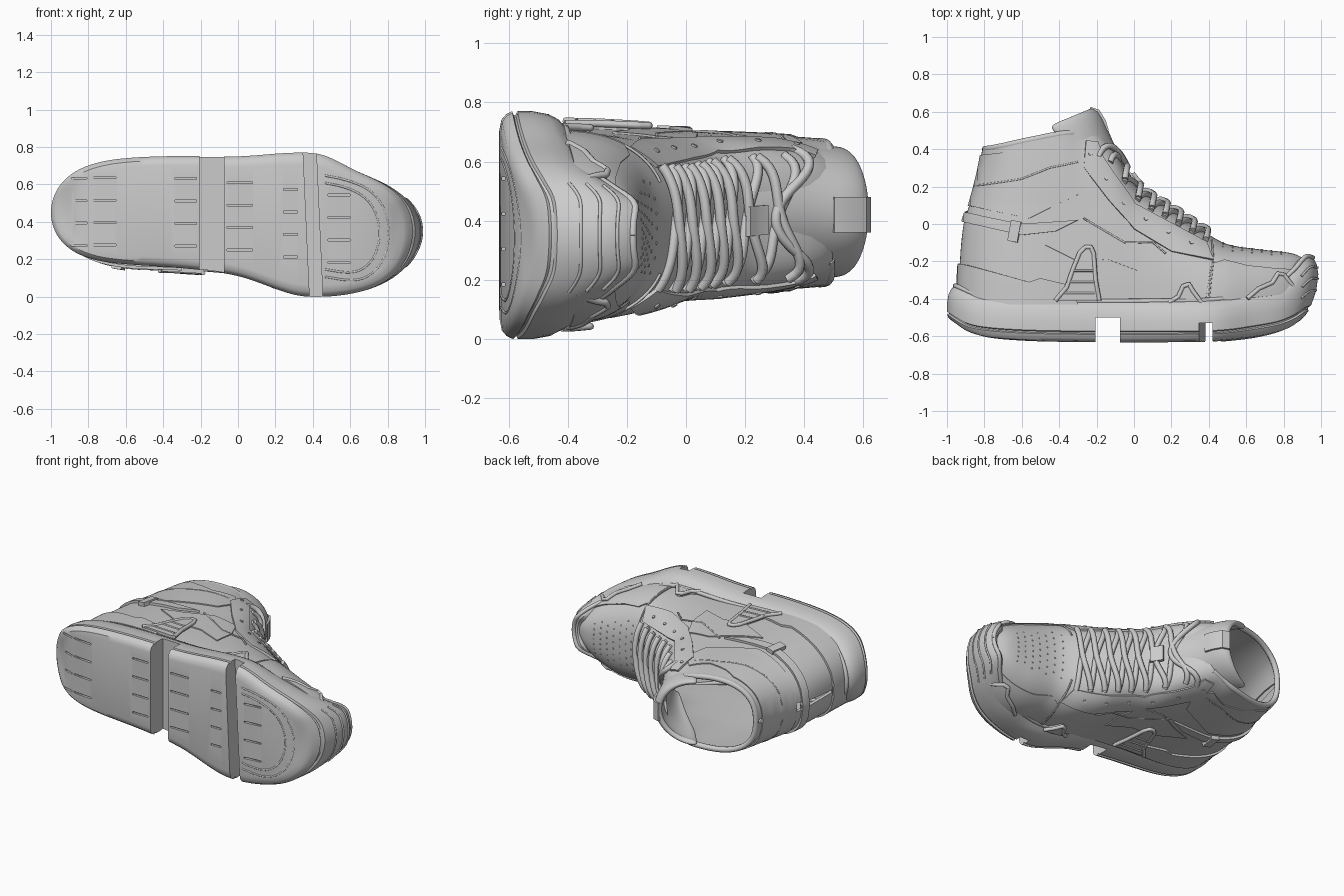
import bpy, bmesh, math
from mathutils import Vector, Matrix

if "Cube" in bpy.data.objects:
    bpy.data.objects.remove(bpy.data.objects["Cube"])
BASE, N, U, V = -.45, 72, 80, 30

def clip(v): return min(max(v, 0), 1)

def curve(*p):  # smooth function through (x, value) points
    def slope(i):
        a, b = p[max(i - 1, 0)], p[min(i + 1, len(p) - 1)]
        return (b[1] - a[1]) / (b[0] - a[0])
    def f(x):
        x = min(max(x, p[0][0]), p[-1][0])
        i = next(k for k in range(len(p) - 1) if x <= p[k + 1][0])
        h = p[i + 1][0] - p[i][0]
        t = (x - p[i][0]) / h
        return ((2*t**3 - 3*t*t + 1) * p[i][1] + (t**3 - 2*t*t + t) * h * slope(i)
                + (3*t*t - 2*t**3) * p[i + 1][1] + (t**3 - t*t) * h * slope(i + 1))
    return f

# Shoe lies on its side: x = length, y = height, z = width
centre = curve((-1, .45), (-.6, .457), (-.3, .452), (0, .43), (.3, .39), (.45, .379), (.65, .345), (.85, .34), (1, .35))
sole_w = curve((-1, .31), (-.6, .295), (-.3, .30), (0, .32), (.3, .38), (.45, .383), (.65, .34), (.85, .31), (1, .29))
sole_bot = curve((-1, -.52), (-.9, -.585), (-.75, -.615), (-.4, -.63), (.4, -.63), (.6, -.615), (.75, -.595), (.9, -.565), (1, -.53))
sole_top = curve((-1, -.33), (-.85, -.385), (-.4, -.41), (.2, -.41), (.5, -.40), (.65, -.36), (.8, -.32), (.9, -.24), (.96, -.175), (1, -.18))
upper_w = curve((-1, .262), (-.5, .268), (0, .277), (.3, .308), (.5, .305), (.7, .283), (.95, .24))
ridge = curve((-1, 1.3), (-.4, .75), (-.3, .58), (-.2, .5), (-.12, .40), (0, .2), (.2, .06), (.4, -.07), (.5, -.12), (.7, -.15), (.85, -.17), (.95, -.22))
collar = curve((-1, .40), (-.8, .40), (-.55, .45), (-.35, .485), (-.1, .485))
back = curve((-.45, -.93), (-.2, -.92), (0, -.9), (.1, -.87), (.25, -.83), (.4, -.80))

def mid(x, y): return centre(x) - (.018 + .012 * clip((y + .3) / .4)) * clip((.5 - x) / .3)

def power(x): return 2.6 + 1.4 * clip((.4 - x) / .5)

def width(x, y): return upper_w(x) * math.sqrt(max(0, 1 - (max(x, 0) / .945) ** 6)) * (1 - .04 * clip((y + .4) / .85))

def half(x, y):  # half width of the upper
    p, s = power(x), clip((y - BASE) / (ridge(x) - BASE))
    h = clip((-.45 - x) / (-.45 - back(y)))
    return width(x, y) * (1 - s**p) ** (1 / p) * (1 - h**2.5) ** .4

def surf(x, y, side, off=0):  # point on the side of the upper
    x, e = max(x, back(y)), .002
    if x <= back(y) + 1e-5:
        n = Vector((-1, 0, 0))
    elif y >= ridge(x):
        n = Vector((0, 1, 0))
    else:
        n = Vector((half(x - e, y) - half(x + e, y), half(x, y - e) - half(x, y + e), 2 * e)).normalized()
    return Vector((x + n.x * off, y + n.y * off, mid(x, y) + side * (half(x, y) + n.z * off)))

def over(x, dz, off=0):  # point on the upper, dz away from the centre line
    w, p = width(x, ridge(x)), power(x)
    y = BASE + (ridge(x) - BASE) * (1 - clip(abs(dz) / w) ** p) ** (1 / p)
    return Vector((x + off * .5, y + off, mid(x, y) + dz))

def sole_pt(x, t, inset, side):
    w = sole_w(x) * math.sqrt(max(0, 1 - abs(x) ** 5)) * (1 - inset / .3)
    tuck = .1 * clip((x - .6) / .4) ** 2 * (1 - t) ** 2
    return Vector((x * (1 - inset) - tuck, sole_bot(x) + t * (sole_top(x) - sole_bot(x)), centre(x) + side * w))

def floor_y(x): return sole_bot(x / .95 + .1 * clip((x - .55) / .3) ** 2)

def finish(name, bm, solid=0, sub=0, cutter=None):
    bmesh.ops.remove_doubles(bm, verts=bm.verts[:], dist=2e-4)
    bmesh.ops.recalc_face_normals(bm, faces=bm.faces[:])
    me = bpy.data.meshes.new(name)
    bm.to_mesh(me)
    bm.free()
    ob = bpy.data.objects.new(name, me)
    bpy.context.collection.objects.link(ob)
    bpy.ops.object.select_all(action='DESELECT')
    ob.select_set(True)
    bpy.context.view_layer.objects.active = ob
    if solid:
        m = ob.modifiers.new("thickness", 'SOLIDIFY')
        m.thickness, m.offset = solid, 0
    if sub:
        ob.modifiers.new("round", 'SUBSURF').levels = sub
    if cutter:
        m = ob.modifiers.new("tread", 'BOOLEAN')
        m.object, m.operation, m.solver = cutter, 'DIFFERENCE', 'EXACT'
    for m in list(ob.modifiers):
        bpy.ops.object.modifier_apply(modifier=m.name)
    bpy.ops.object.shade_smooth_by_angle(angle=math.radians(35))
    return ob

def add_grid(bm, rows, closed=False):
    vs = [[bm.verts.new(p) for p in r] for r in rows]
    for a, b in zip(vs, vs[1:]):
        for j in range(len(a) - (not closed)):
            k = (j + 1) % len(a)
            bm.faces.new((a[j], a[k], b[k], b[j]))
    return vs

def tube(name, paths, r):
    cu = bpy.data.curves.new(name, 'CURVE')
    cu.dimensions, cu.bevel_depth, cu.bevel_resolution, cu.use_fill_caps = '3D', r, 2, True
    for path in paths:
        sp = cu.splines.new('POLY')
        sp.points.add(len(path) - 1)
        for q, c in zip(sp.points, path):
            q.co = (*c, 1)
    bpy.context.collection.objects.link(bpy.data.objects.new(name, cu))

def trace(name, pts, r, off=.01):  # piping on both sides of the upper
    fine = [Vector(a).lerp(Vector(b), k / 10) for a, b in zip(pts, pts[1:]) for k in range(10)] + [Vector(pts[-1])]
    tube(name, [[surf(q.x, q.y, s, off) for q in fine] for s in (1, -1)], r)

def panel(name, pts, th, step=.02):  # overlay from an x/y outline, wrapped on both sides
    out = bmesh.new()
    for side in (1, -1):
        bm = bmesh.new()
        bm.faces.new([bm.verts.new((x, y, 0)) for x, y in pts])
        for ax in (0, 1):
            lo, hi = min(q[ax] for q in pts), max(q[ax] for q in pts)
            for k in range(1, int((hi - lo) / step) + 1):
                co = [lo + k * step + .0007] * 2 + [0]
                bmesh.ops.bisect_plane(bm, geom=bm.verts[:] + bm.edges[:] + bm.faces[:], dist=1e-5, plane_co=co, plane_no=(1 - ax, ax, 0))
        m = {v: out.verts.new(surf(v.co.x, v.co.y, side, th / 2)) for v in bm.verts}
        for f in bm.faces:
            out.faces.new([m[v] for v in f.verts])
        bm.free()
    finish(name, out, th)

# Flex channels and tread slits to cut from the outsole
bm = bmesh.new()
boxes = [((-.14, -.61, .4), (.13, .22, 1.2), 0), ((.4, -.63, .4), (.07, .20, 1.2), -.045)]
for a, b in ((-.92, -.79), (-.79, -.65), (-.34, -.22), (-.06, .08), (.24, .32), (.48, .6)):
    c = (a + b) / 2
    boxes += [((c, floor_y(c), centre(c) + dz), (b - a - .005, .03, .01), 0) for dz in (-.18, -.06, .06, .18)]
for c, size, turn in boxes:
    bmesh.ops.create_cube(bm, size=1, matrix=Matrix.Translation(c) @ Matrix.Rotation(turn, 4, 'Y') @ Matrix.Diagonal((*size, 1)))
cutter = finish("tread_cutter", bm)
cutter.hide_render = True

# Midsole and outsole in one rounded loft
xs = [-math.cos(math.pi * i / N) for i in range(N + 1)]
rings = [(0, .05), (.03, .022), (.1, .008), (.19, 0), (.215, .01), (.245, .01), (.27, 0), (.5, 0),
         (.75, .008), (.9, .022), (1, .042), (.99, .07), (.93, .09)]
bm = bmesh.new()
loops = add_grid(bm, [[sole_pt(x, t, i, 1) for x in xs] + [sole_pt(x, t, i, -1) for x in xs[-2:0:-1]] for t, i in rings], True)
for ring in (loops[0], loops[-1]):
    for j in range(N):
        bm.faces.new(list(dict.fromkeys([ring[j], ring[j + 1], ring[2 * N - j - 1], ring[(2 * N - j) % (2 * N)]])))
finish("sole", bm, cutter=cutter)
cutter.hide_set(True)

# Toe pad outline, midsole rim and toe bumper ribs
pads = []
for k, reach in ((.70, .29), (.82, .34)):
    arc = [(.465 + reach * math.sin(math.pi * i / 40) ** .6, math.cos(math.pi * i / 40)) for i in range(41)]
    pads.append([Vector((x, floor_y(x) + .002, centre(x) + .33 * k * c)) for x, c in arc])
tube("toe_pad_outline", pads, .006)
tube("midsole_rim", [[sole_pt(x, 1, .045, s) for x in xs] for s in (1, -1)], .013)
nose = [1 - .09 * (i / 20) ** 2 for i in range(21)]
tube("toe_bumper_ribs", [[sole_pt(x, t, i, 1) for x in nose[::-1]] + [sole_pt(x, t, i, -1) for x in nose[1:]]
                         for t, i in ((.5, .002), (.68, .006), (.85, .016))], .006)

# Upper shell with open collar
bm = bmesh.new()
for side in (1, -1):
    rows = []
    for k in range(V + 1):
        v = math.sin(math.pi / 2 * k / V)
        xb = back(BASE + v * (.40 - BASE))
        row = [xb + (.944 - xb) * (1 - math.cos(math.pi * i / U)) / 2 for i in range(U + 1)]
        low = [BASE + .21 * clip((x - .75) / .19) for x in row]
        rows.append([surf(x, y + v * (min(ridge(x), collar(x)) - y), side) for x, y in zip(row, low)])
    add_grid(bm, rows)
finish("upper", bm, .022)
rim = [-.80 + .58 * (1 - math.cos(math.pi * i / 40)) / 2 for i in range(41)]
tube("collar_rim", [[surf(x, collar(x), s, -.004) for x in rim] for s in (1, -1)], .018)

# Tongue wrapping the ankle front, with pull tab
bm = bmesh.new()
arc = [math.pi / 2 * j / 6 for j in range(-6, 7)]
add_grid(bm, [[(cx - d * (1 - math.cos(a)), cy - .4 * d * (1 - math.cos(a)), .43 + w * math.sin(a)) for a in arc]
              for cx, cy, w, d in ((.03, .14, .12, .06), (-.07, .32, .17, .12), (-.14, .46, .205, .2),
                                   (-.17, .55, .21, .23), (-.205, .605, .21, .24), (-.24, .605, .195, .2))])
finish("tongue", bm, .035, 2)
bm = bmesh.new()
add_grid(bm, [[(x, y, .36 + .024 * j) for j in range(6)] for x, y in ((-.142, .5), (-.157, .55), (-.19, .605), (-.235, .62))])
finish("tongue_tab", bm, .014)

# Overlay panels
panel("ankle_panel", [(-.9, .1), (-.9, .2), (-.85, .36), (-.62, .39), (-.55, .36), (-.42, .34), (-.3, .39), (-.22, .3),
                      (-.27, .17), (-.42, .1), (-.56, .03)], .018)
panel("heel_strap", [(-.95, .02), (-.95, .07), (-.6, .0), (-.3, .02), (-.42, -.04), (-.6, -.06)], .026)
panel("strap_buckle", [(-.67, -.09), (-.65, .02), (-.6, .01), (-.62, -.1)], .036)
panel("heel_counter", [(-.96, -.43), (-.96, -.21), (-.88, -.22), (-.56, -.31), (-.5, -.29), (-.33, -.33), (-.3, -.43)], .024)
panel("quarter_panel", [(-.5, -.1), (-.36, -.05), (-.2, .04), (-.04, .03), (.02, -.1), (.02, -.25), (-.14, -.19), (-.3, -.2)], .018)
panel("eyestay", [(-.2, .43), (-.17, .35), (-.09, .23), (.0, .10), (.2, -.01), (.38, -.11), (.42, -.2), (.2, -.15),
                  (0, -.03), (-.14, .13), (-.27, .3), (-.26, .44)], .023)
panel("toe_overlay", [(.38, -.43), (.41, -.22), (.48, -.2), (.6, -.23), (.75, -.245), (.88, -.25), (.9, -.3), (.86, -.36), (.7, -.41)], .018)

# Midsole fins rising onto the upper, with raised edges
tall = [(-.42, -.41), (-.36, -.34), (-.325, -.24), (-.29, -.155), (-.26, -.125), (-.23, -.125), (-.215, -.16), (-.205, -.3), (-.185, -.41)]
small = [(.19, -.42), (.24, -.39), (.265, -.335), (.295, -.325), (.315, -.36), (.36, -.42)]
toe = [(.6, -.40), (.66, -.35), (.73, -.32), (.76, -.275), (.79, -.28), (.83, -.33), (.86, -.37)]
for name, pts, th in (("tall_fin", tall, .034), ("small_fin", small, .036), ("toe_fin", toe, .03)):
    panel(name, pts, th)
    trace(name + "_edge", pts, .012, th - .004)
for i, y in enumerate((-.25, -.31, -.37)):
    trace(f"fin_rib_{i + 1}", [(-.33 - .03 * i, y), (-.21, y)], .006, .034)

# Seams
for name, pts in (("vamp_seam", [(.41, -.1), (.42, -.2), (.4, -.4)]), ("quarter_seam", [(-.27, .03), (-.05, -.1), (.1, -.1), (.17, -.16)]),
                  ("ankle_seam", [(-.84, .2), (-.6, .24), (-.45, .3), (-.3, .33)])):
    trace(name, pts, .005, .016)

# Criss-cross laces, ankle wrap, lace keeper and eyelets
paths = [[over(-.06 + .072 * k + slant * dz * .17 - .9 * dz * dz, dz, .024 + .008 * slant) for dz in [.21 * j / 12 for j in range(-12, 13)]]
         for k in range(7) for slant in (-1, 1)]
tube("laces", paths, .017)
tube("ankle_lace", [[over(-.05 - .15 * (dz / .22) ** 2, dz, .03) for dz in [.225 * j / 20 for j in range(-20, 21)]]], .017)
bm = bmesh.new()
add_grid(bm, [[over(x, -.05 + .02 * j, .04) for j in range(6)] for x in (-.025, -.005, .01, .03)])
finish("lace_keeper", bm, .02)
tube("eyelets", [[surf(x, y, s, .016), surf(x, y, s, .028)] for s in (1, -1)
                 for x, y in ((-.235, .37), (-.15, .24), (-.06, .11), (.06, .02), (.18, -.05), (.3, -.11))], .011)

# Toe box perforations
bm = bmesh.new()
for i in range(7):
    for j in range(-3, 4):
        p = over(.47 + .052 * i, (j + .5 * (i % 2)) * (.05 - .003 * i), .008)
        bmesh.ops.create_icosphere(bm, subdivisions=1, radius=.007, matrix=Matrix.Translation(p))
finish("toe_perforations", bm)
